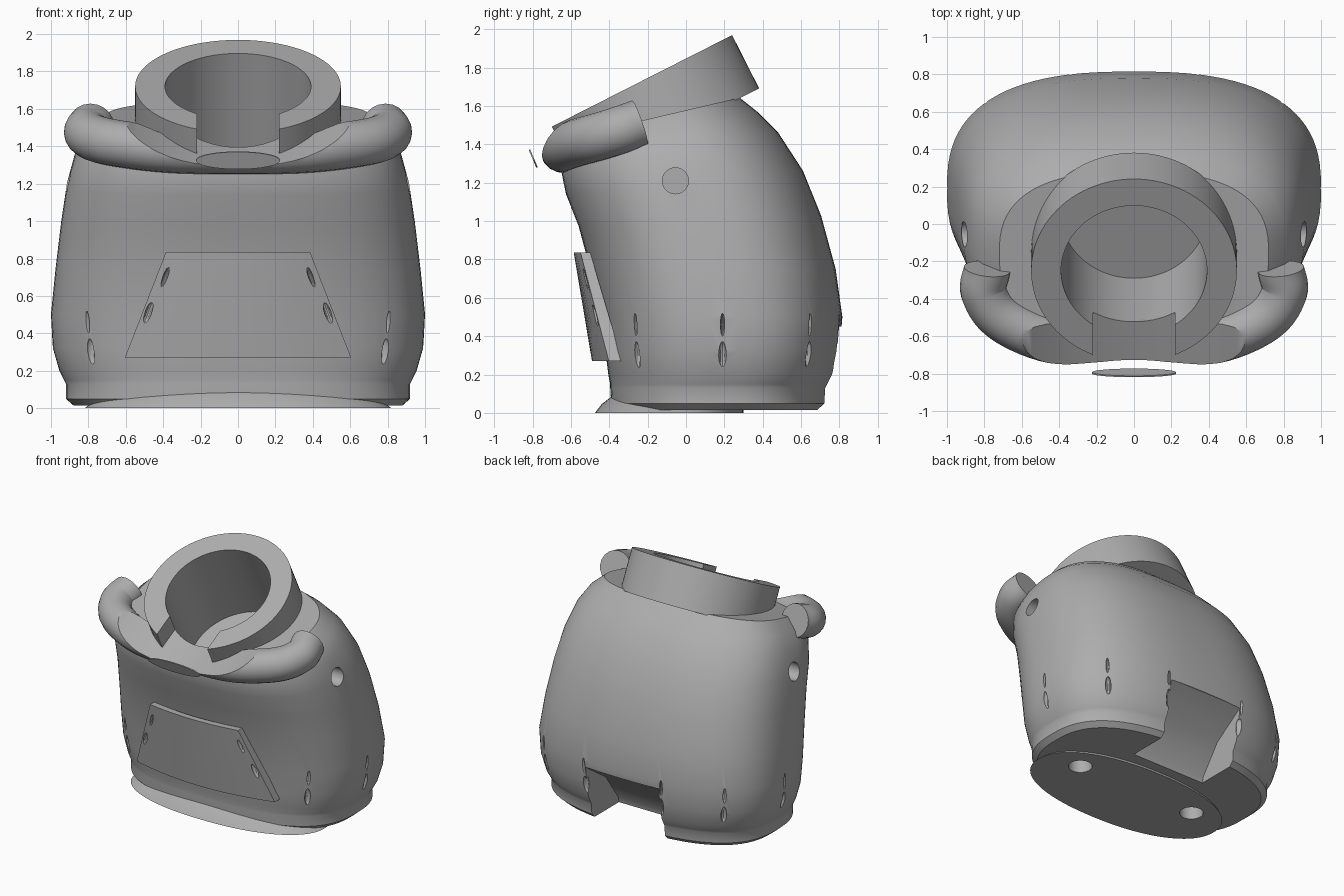
import bpy, bmesh, math
from mathutils import Matrix, Vector

if "Cube" in bpy.data.objects:
    bpy.data.objects.remove(bpy.data.objects["Cube"])

grey = bpy.data.materials.new("plain_grey")
grey.use_nodes = True
COLOUR = (0.42, 0.42, 0.42, 1)
grey.diffuse_color = COLOUR
grey.node_tree.nodes["Principled BSDF"].inputs["Base Color"].default_value = COLOUR


def make(name, bm, matrix=Matrix()):
    bmesh.ops.recalc_face_normals(bm, faces=bm.faces)
    mesh = bpy.data.meshes.new(name)
    bm.transform(matrix)
    bm.to_mesh(mesh)
    bm.free()
    obj = bpy.data.objects.new(name, mesh)
    bpy.context.collection.objects.link(obj)
    return obj


def cylinder(name, radius, low, high, matrix=Matrix(), segments=96):
    bm = bmesh.new()
    bmesh.ops.create_cone(bm, cap_ends=True, segments=segments, radius1=radius, radius2=radius,
                          depth=high - low, matrix=Matrix.Translation((0, 0, (low + high) / 2)))
    return make(name, bm, matrix)


def leaf(centre, size, turn=Matrix()):
    bm = bmesh.new()
    bmesh.ops.create_uvsphere(bm, u_segments=12, v_segments=8, radius=1)
    scale = Matrix.Diagonal((*size, 1))
    return make("crease_cutter", bm, Matrix.Translation(centre) @ turn @ scale)


def loft(name, sections, power=2.6, count=96):
    """Stack of rounded rings: height, tilt, half width, front y, back y."""
    bm = bmesh.new()
    rings = []
    for z, tilt, half, front, back in sections:
        mid, depth = (front + back) / 2, (back - front) / 2
        ring = []
        for i in range(count):
            c, s = (f(math.tau * i / count) for f in (math.cos, math.sin))
            x = half * math.copysign(abs(c) ** (2 / power), c)
            y = depth * math.copysign(abs(s) ** (2 / power), s)
            ring.append(bm.verts.new((x, mid + y, z + tilt * y)))
        rings.append(ring)
    for a, b in zip(rings, rings[1:]):
        for i in range(count):
            j = (i + 1) % count
            bm.faces.new((a[i], a[j], b[j], b[i]))
    bm.faces.new(rings[0])
    bm.faces.new(rings[-1])
    return make(name, bm)


def prism(name, profile, half):
    """Extrude a y-z outline across x."""
    bm = bmesh.new()
    sides = [[bm.verts.new((x, y, z)) for y, z in profile] for x in (-half, half)]
    for side in sides:
        bm.faces.new(side)
    for i in range(len(profile)):
        j = (i + 1) % len(profile)
        bm.faces.new((sides[0][i], sides[0][j], sides[1][j], sides[1][i]))
    return make(name, bm)


def cut(obj, cutters):
    for cutter in cutters:
        cutter.hide_render = True
        mod = obj.modifiers.new("cut", 'BOOLEAN')
        mod.operation, mod.solver, mod.object = 'DIFFERENCE', 'EXACT', cutter
    bake(obj)


def bake(obj):
    graph = bpy.context.evaluated_depsgraph_get()
    mesh = bpy.data.meshes.new_from_object(obj.evaluated_get(graph))
    obj.modifiers.clear()
    obj.data = mesh


# Torso with a gathered hem
body = loft("torso", [
    (0.015, 0, 0.88, -0.36, 0.70), (0.05, 0, 0.92, -0.39, 0.735),
    (0.13, 0, 0.92, -0.395, 0.74), (0.15, 0, 0.93, -0.395, 0.75),
    (0.20, 0, 0.955, -0.405, 0.775), (0.32, 0, 0.99, -0.42, 0.80),
    (0.50, 0, 1.0, -0.44, 0.815), (0.75, 0, 0.975, -0.50, 0.78),
    (1.0, 0.04, 0.945, -0.56, 0.705), (1.2, 0.1, 0.915, -0.625, 0.61),
    (1.36, 0.18, 0.87, -0.65, 0.48), (1.46, 0.22, 0.81, -0.64, 0.37),
    (1.54, 0.234, 0.72, -0.60, 0.28)])

# Neck frame shared by the ring and the bore
tilt = Matrix.Rotation(math.radians(26.9), 4, 'X')
neck = Matrix.Translation((0, -0.25, 1.72)) @ tilt
bore = cylinder("neck_bore", 0.39, -0.68, 0.4, neck)

# Broad trough that flattens the front of the collar
trough = cylinder("collar_trough", 1.2, -0.45, 0.6, Matrix.Translation((0, -0.76, 2.62))
                  @ Matrix.Rotation(math.radians(116.9), 4, 'X'), 160)

# Rear tail recess, limb sockets and hem creases
tail = prism("tail_recess", [(0.36, -0.1), (0.39, 0.06), (0.55, 0.28), (0.8, 0.45),
                             (1.0, 0.47), (1.0, -0.1)], 0.32)
cutters = [bore, trough, tail]
bpy.context.view_layer.update()
for side in (-1, 1):
    cutters.append(cylinder("leg_socket", 0.085, -0.1, 0.12,
                            Matrix.Translation((side * 0.52, 0.02, 0)), 32))
    cutters.append(cylinder("arm_socket", 0.068, 0.78, 1.1, Matrix.Translation((0, -0.055, 1.21))
                            @ Matrix.Rotation(side * math.pi / 2, 4, 'Y'), 32))
    for x, y in ((0.78, -0.25), (0.98, 0.19), (0.78, 0.64), (0.34, 0.8)):
        for z, width, tall in ((0.30, 0.02, 0.075), (0.46, 0.011, 0.06)):
            inward = Vector((-side * x, 0.17 - y, 0)).normalized()
            start = Vector((side * x, y, z)) - inward
            hit, point, normal, face = body.ray_cast(start, inward)
            if hit:
                turn = Matrix.Rotation(math.atan2(inward.y, inward.x), 4, 'Z')
                cutters.append(leaf(point, (0.03, width, tall), turn))
cut(body, cutters)

# Rolled collar sweeping round the front
curve = bpy.data.curves.new("collar_path", 'CURVE')
curve.dimensions = '3D'
curve.bevel_depth, curve.bevel_resolution = 0.125, 8
curve.resolution_u, curve.use_fill_caps = 14, True
half_path = [(0.785, -0.24, 1.51), (0.80, -0.37, 1.465), (0.61, -0.56, 1.41)]
path = half_path + [(0, -0.635, 1.375)] + [(-x, y, z) for x, y, z in reversed(half_path)]
spline = curve.splines.new('BEZIER')
spline.bezier_points.add(len(path) - 1)
for point, co in zip(spline.bezier_points, path):
    point.co = co
    point.handle_left_type = point.handle_right_type = 'AUTO'
source = bpy.data.objects.new("collar_source", curve)
bpy.context.collection.objects.link(source)
graph = bpy.context.evaluated_depsgraph_get()
bm = bmesh.new()
bm.from_mesh(bpy.data.meshes.new_from_object(source.evaluated_get(graph)))
bmesh.ops.remove_doubles(bm, verts=bm.verts, dist=0.0005)
collar = make("rolled_collar", bm)
bpy.data.objects.remove(source)
cut(collar, [trough, bore])

# Open neck ring
ring = cylinder("neck_ring", 0.55, -0.311, 0, neck)
gap = prism("ring_gap", [(-1.2, 0.9), (-0.3, 0.9), (-0.3, 2.2), (-1.2, 2.2)], 0.22)
cut(ring, [bore, gap])

# Curved front pocket
bm = bmesh.new()
steps = 16
grid = []
for wide, z, front, thick in ((0.605, 0.27, -0.49, 0.07), (0.385, 0.835, -0.585, 0.05)):
    for depth in (0, thick):
        row = []
        for i in range(steps + 1):
            x = wide * (2 * i / steps - 1)
            row.append(bm.verts.new((x, front + 0.24 * x * x + depth, z)))
        grid.append(row)
low_front, low_back, top_front, top_back = grid
loop = (low_front, low_back, top_back, top_front)
for a, b in zip(loop, loop[1:] + loop[:1]):
    for i in range(steps):
        bm.faces.new((a[i], a[i + 1], b[i + 1], b[i]))
for i in (0, steps):
    bm.faces.new([row[i] for row in loop])
pocket = make("front_pocket", bm)
bpy.context.view_layer.update()
creases = []
for side in (-1, 1):
    for x, z, width, tall in ((0.39, 0.70, 0.013, 0.065), (0.48, 0.51, 0.018, 0.07)):
        hit, point, normal, face = pocket.ray_cast((side * x, -2, z), (0, 1, 0))
        if hit:
            creases.append(leaf(point, (width, 0.025, tall),
                                Matrix.Rotation(-side * 0.36, 4, 'Y')))
cut(pocket, creases)

# Sloping foot lip and small collar tag
lip = loft("foot_lip", [(0, 0, 0.82, -0.475, 0.3), (0.045, 0, 0.76, -0.44, 0.3),
                        (0.088, 0, 0.70, -0.385, 0.3)], 2.2)
cut(lip, [c for c in cutters if c.name.startswith("leg_socket")])
tag = cylinder("collar_tag", 1, -0.004, 0.004, Matrix.Translation((0, -0.796, 1.325))
               @ Matrix.Rotation(math.radians(65 + 48), 4, 'X')
               @ Matrix.Diagonal((0.225, 0.05, 1, 1)), 48)

# Finish
for helper in cutters + creases + [gap]:
    bpy.data.objects.remove(helper)
for obj in (body, collar, ring, pocket, lip, tag):
    obj.data.materials.clear()
    obj.data.materials.append(grey)
    bpy.ops.object.select_all(action='DESELECT')
    obj.select_set(True)
    bpy.context.view_layer.objects.active = obj
    bpy.ops.object.shade_smooth_by_angle(angle=math.radians(32))
